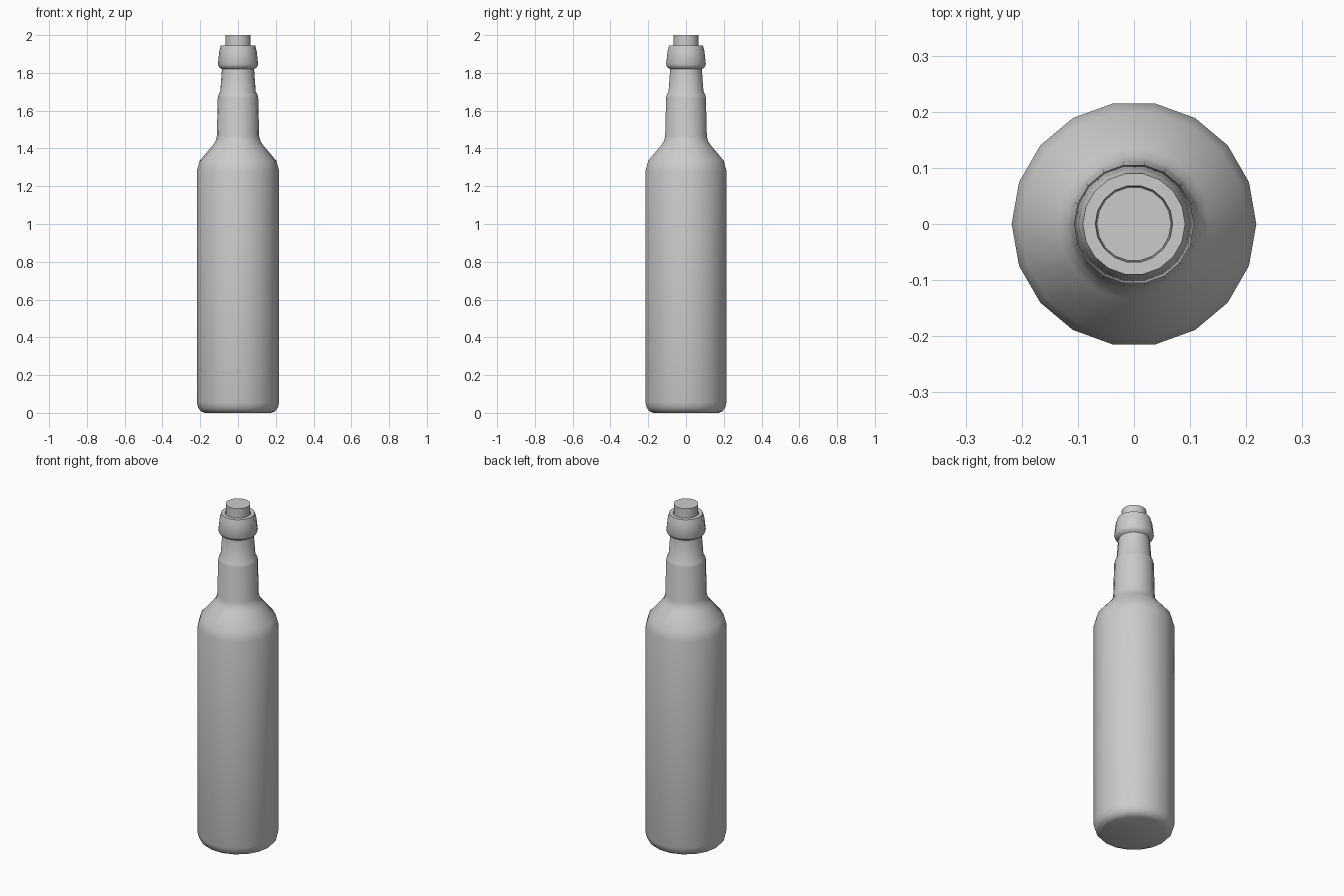
import bpy, bmesh, math

if "Cube" in bpy.data.objects:
    bpy.data.objects.remove(bpy.data.objects["Cube"])

SIDES = 18


def lathe(name, profile):
    """Spin an (r, z) profile around z and cap both ends."""
    bm = bmesh.new()
    rings = []
    for r, z in profile:
        rings.append([bm.verts.new((r * math.cos(math.tau * i / SIDES),
                                    r * math.sin(math.tau * i / SIDES), z))
                      for i in range(SIDES)])
    for a, b in zip(rings, rings[1:]):
        for i in range(SIDES):
            j = (i + 1) % SIDES
            bm.faces.new((a[i], a[j], b[j], b[i]))
    bm.faces.new(rings[0][::-1])
    bm.faces.new(rings[-1])
    bmesh.ops.recalc_face_normals(bm, faces=bm.faces)
    mesh = bpy.data.meshes.new(name)
    bm.to_mesh(mesh)
    bm.free()
    obj = bpy.data.objects.new(name, mesh)
    bpy.context.collection.objects.link(obj)
    bpy.ops.object.select_all(action='DESELECT')
    obj.select_set(True)
    bpy.context.view_layer.objects.active = obj
    bpy.ops.object.shade_smooth_by_angle(angle=math.radians(50))
    return obj


# Bottle: base, body, shoulder, stepped neck, lip and shallow mouth
lathe("bottle", [
    (0.175, 0.0), (0.195, 0.008), (0.21, 0.025), (0.218, 0.055),
    (0.218, 1.28), (0.203, 1.335), (0.135, 1.415), (0.119, 1.438), (0.112, 1.465),
    (0.107, 1.67), (0.103, 1.685), (0.094, 1.70), (0.085, 1.82),
    (0.100, 1.83), (0.107, 1.845), (0.099, 1.915), (0.091, 1.945),
    (0.069, 1.945), (0.067, 1.925),
])

# Cork stopper pushed into the mouth
lathe("cork", [(0.066, 1.92), (0.066, 2.0)])
